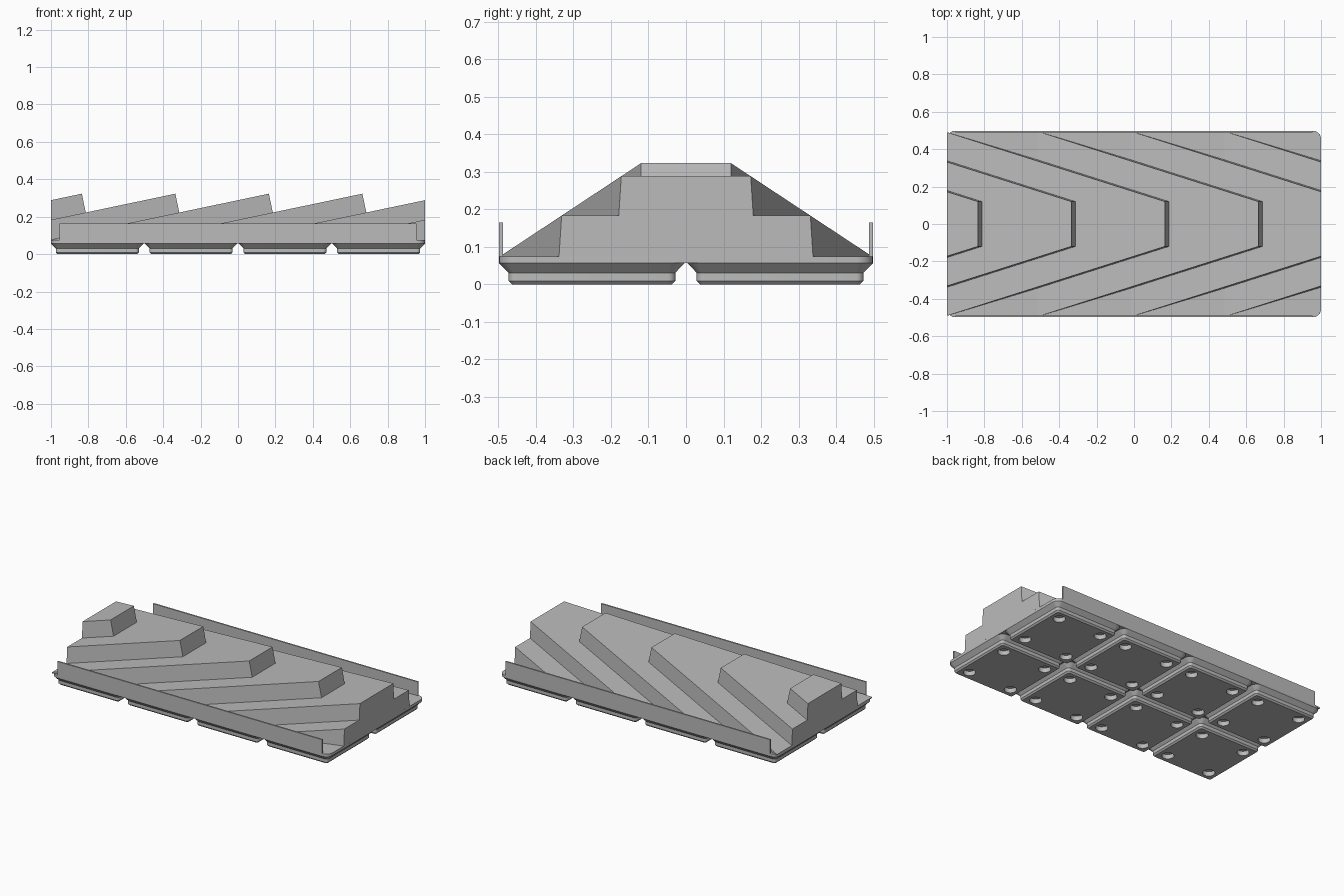
import bpy
import bmesh
import math
from mathutils import Vector

cube = bpy.data.objects.get("Cube")
if cube:
    bpy.data.objects.remove(cube, do_unlink=True)

grey = bpy.data.materials.new("plain grey")
grey.use_nodes = True
COLOUR = (0.5, 0.5, 0.5, 1)
grey.diffuse_color = COLOUR
grey.node_tree.nodes["Principled BSDF"].inputs["Base Color"].default_value = COLOUR

PITCH = 0.5015               # spacing of the feet
HALF_X, HALF_Y = 1.0, 0.498
FLOOR_LOW, FLOOR = 0.057, 0.075
CORNER = 0.045


def add_object(name, bm, smooth=False):
    bmesh.ops.recalc_face_normals(bm, faces=bm.faces)
    mesh = bpy.data.meshes.new(name)
    bm.to_mesh(mesh)
    bm.free()
    mesh.materials.append(grey)
    obj = bpy.data.objects.new(name, mesh)
    bpy.context.collection.objects.link(obj)
    bpy.ops.object.select_all(action="DESELECT")
    obj.select_set(True)
    bpy.context.view_layer.objects.active = obj
    if smooth:
        bpy.ops.object.shade_smooth_by_angle(angle=math.radians(30))
    return obj


def rounded_ring(bm, hx, hy, radius, z, steps=8):
    """One rounded rectangle of vertices."""
    ring = []
    for quarter, (sx, sy) in enumerate([(1, 1), (-1, 1), (-1, -1), (1, -1)]):
        for i in range(steps + 1):
            a = math.pi / 2 * (quarter + i / steps)
            ring.append(bm.verts.new((sx * (hx - radius) + radius * math.cos(a),
                                      sy * (hy - radius) + radius * math.sin(a), z)))
    return ring


def loft(rings):
    """Rounded rectangles joined into a closed solid."""
    bm = bmesh.new()
    loops = [rounded_ring(bm, *r) for r in rings]
    for a, b in zip(loops, loops[1:]):
        for i in range(len(a)):
            j = (i + 1) % len(a)
            bm.faces.new((a[i], a[j], b[j], b[i]))
    bm.faces.new(loops[0][::-1])
    bm.faces.new(loops[-1])
    return bm


def box(bm, low, high):
    low, high = Vector(low), Vector(high)
    verts = bmesh.ops.create_cube(bm, size=1)["verts"]
    bmesh.ops.scale(bm, vec=high - low, verts=verts)
    bmesh.ops.translate(bm, vec=(low + high) / 2, verts=verts)


# Floor slab
add_object("floor_slab", loft([(HALF_X, HALF_Y, CORNER, FLOOR_LOW),
                               (HALF_X, HALF_Y, CORNER, FLOOR)]), smooth=True)

# Stepped foot: inset, corner radius and height of each level
TOP = 0.2478
levels = [(0.035, 0.010, 0), (0.0257, 0.019, 0.0096),
          (0.0257, 0.019, 0.031), (0, CORNER, FLOOR_LOW)]
foot = add_object("feet", loft([(TOP - i, TOP - i, r, z) for i, r, z in levels]))

# Round recesses under the foot
bm = bmesh.new()
for sx in (-1, 1):
    for sy in (-1, 1):
        made = bmesh.ops.create_cone(bm, cap_ends=True, segments=32, radius1=0.036,
                                     radius2=0.036, depth=0.058)
        bmesh.ops.translate(bm, vec=(sx * 0.155, sy * 0.155, 0), verts=made["verts"])
cutter = add_object("recess_cutter", bm)
cutter.hide_render = True
cut = foot.modifiers.new("recesses", "BOOLEAN")
cut.operation = "DIFFERENCE"
cut.solver = "EXACT"
cut.object = cutter
bpy.ops.object.select_all(action="DESELECT")
foot.select_set(True)
bpy.context.view_layer.objects.active = foot
bpy.ops.object.modifier_apply(modifier=cut.name)
bpy.data.objects.remove(cutter, do_unlink=True)
bpy.ops.object.shade_smooth_by_angle(angle=math.radians(30))

# Repeat the foot in a grid
for axis, count in ((0, 4), (1, 2)):
    array = foot.modifiers.new("grid", "ARRAY")
    array.count = count
    array.use_relative_offset = False
    array.use_constant_offset = True
    offset = [0, 0, 0]
    offset[axis] = PITCH
    array.constant_offset_displace = offset
foot.location = (-1.5 * PITCH, -0.5 * PITCH, 0)

# Side rails
bm = bmesh.new()
for s in (-1, 1):
    ys = sorted((s * 0.488, s * HALF_Y))
    box(bm, (-0.955, ys[0], FLOOR - 0.005), (0.955, ys[1], 0.165))
add_object("side_rails", bm)

# Overlapping tilted chevron scales, each resting on the next
SLOPE, FLARE, PEAK, TIP_HALF = 0.21, 0.318, 0.323, 0.12
LENGTH = 3
down = Vector((SLOPE, 0, -1)).normalized() * 0.106
for k in range(6):
    tip = -0.835 + 0.5 * k
    wide = TIP_HALF + FLARE * LENGTH
    back, low = tip - LENGTH, PEAK - SLOPE * LENGTH
    bm = bmesh.new()
    top = [bm.verts.new(p) for p in ((tip, -TIP_HALF, PEAK), (tip, TIP_HALF, PEAK),
                                     (back, wide, low), (back, -wide, low))]
    face = bm.faces.new(top)
    grown = bmesh.ops.extrude_face_region(bm, geom=[face], use_keep_orig=True)["geom"]
    bmesh.ops.translate(bm, vec=down, verts=[g for g in grown if isinstance(g, bmesh.types.BMVert)])
    bmesh.ops.recalc_face_normals(bm, faces=bm.faces)
    # Trim to the tray and close the cuts
    for point, normal in (((HALF_X, 0, 0), (1, 0, 0)), ((-HALF_X, 0, 0), (-1, 0, 0)),
                          ((0, 0.489, 0), (0, 1, 0)), ((0, -0.489, 0), (0, -1, 0)),
                          ((0, 0, FLOOR - 0.003), (0, 0, -1))):
        bmesh.ops.bisect_plane(bm, geom=bm.verts[:] + bm.edges[:] + bm.faces[:],
                               plane_co=point, plane_no=normal, clear_outer=True)
        rim = [e for e in bm.edges if e.is_boundary]
        if rim:
            bmesh.ops.holes_fill(bm, edges=rim, sides=0)
    add_object(f"chevron_scale_{k + 1}", bm)
